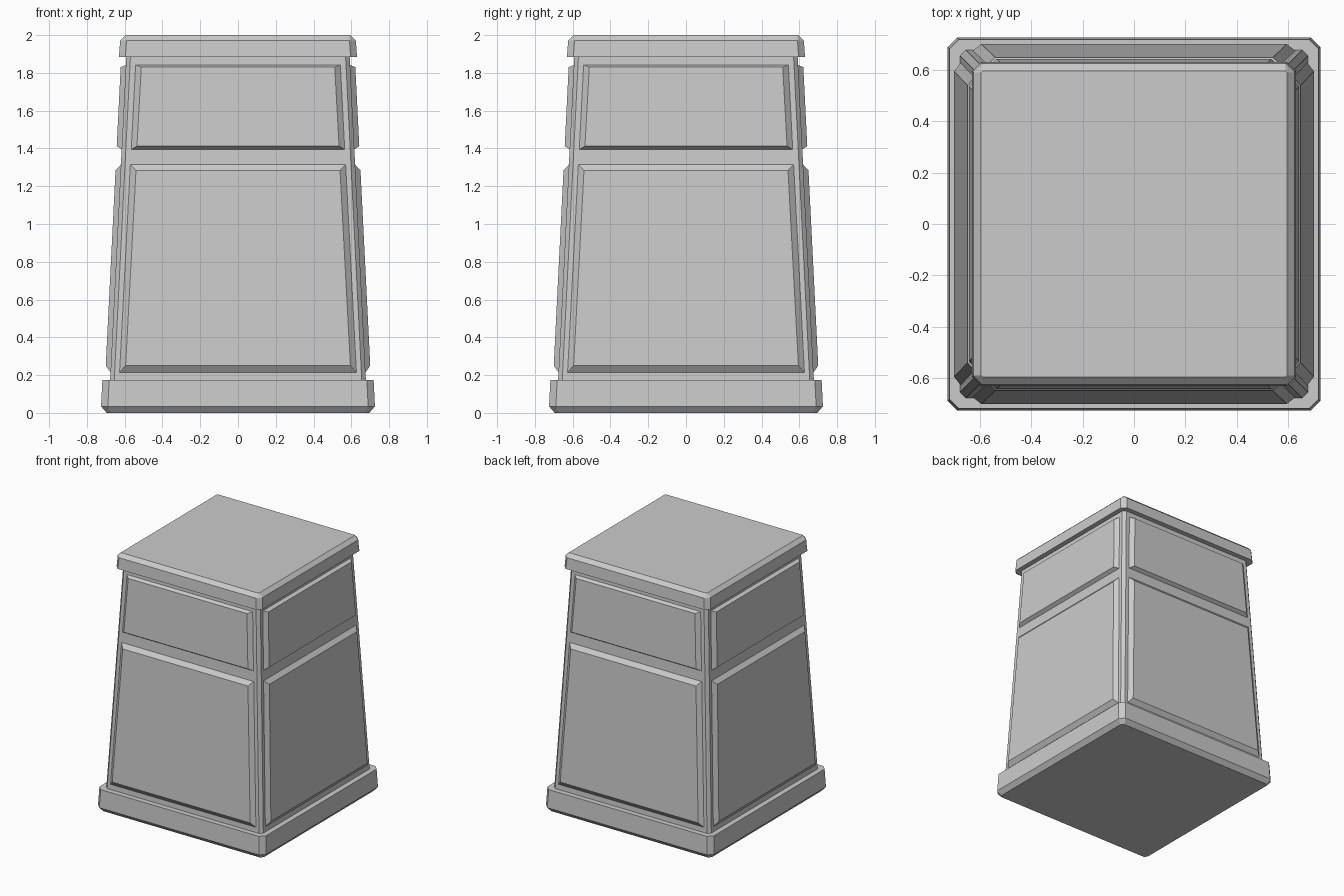
import bpy, bmesh
from math import pi
from mathutils import Matrix

if "Cube" in bpy.data.objects:
    bpy.data.objects.remove(bpy.data.objects["Cube"])


def make_object(name, bm):
    bmesh.ops.recalc_face_normals(bm, faces=bm.faces)
    mesh = bpy.data.meshes.new(name)
    bm.to_mesh(mesh)
    bm.free()
    obj = bpy.data.objects.new(name, mesh)
    bpy.context.collection.objects.link(obj)
    return obj


def loft(bm, rings):
    """Skin a stack of closed rings and cap both ends."""
    loops = [[bm.verts.new(p) for p in ring] for ring in rings]
    n = len(loops[0])
    for a, b in zip(loops, loops[1:]):
        for i in range(n):
            j = (i + 1) % n
            bm.faces.new((a[i], a[j], b[j], b[i]))
    bm.faces.new(loops[0][::-1])
    bm.faces.new(loops[-1])


def chamfered_square(half, cut, z):
    k = half - cut
    return [(half, -k, z), (half, k, z), (k, half, z), (-k, half, z),
            (-half, k, z), (-half, -k, z), (-k, -half, z), (k, -half, z)]


def block(name, levels):
    bm = bmesh.new()
    loft(bm, [chamfered_square(*level) for level in levels])
    return make_object(name, bm)


def body_half(z):
    return 0.677 - 0.05 * (z - 0.175)


def panel_ring(z0, half0, z1, half1, raise_by):
    """Trapezoid outline lying on the sloping front face, moved outwards."""
    y0, y1 = -body_half(z0) - raise_by, -body_half(z1) - raise_by
    return [(-half0, y0, z0), (half0, y0, z0), (half1, y1, z1), (-half1, y1, z1)]


# Plinth, tapered body and cap: (half width, corner chamfer, height)
block("base_plinth", [(0.695, 0.02, 0), (0.725, 0.036, 0.035), (0.718, 0.036, 0.175)])
block("tapered_body", [(body_half(0.15), 0.022, 0.15), (body_half(1.9), 0.022, 1.9)])
block("top_cap", [(0.63, 0.034, 1.885), (0.624, 0.034, 1.972), (0.595, 0.006, 2.0)])

# Raised bevelled panels on all four sides: outer and inner outlines
panels = {
    "lower_panel": ((0.215, 0.627, 1.315, 0.57), (0.25, 0.595, 1.283, 0.54)),
    "upper_panel": ((1.395, 0.565, 1.842, 0.542), (1.412, 0.535, 1.83, 0.512)),
}
for name, (outer, inner) in panels.items():
    for i, side in enumerate(("front", "right", "back", "left")):
        bm = bmesh.new()
        loft(bm, [panel_ring(*outer, -0.01), panel_ring(*outer, 0.0),
                  panel_ring(*inner, 0.027)])
        bm.transform(Matrix.Rotation(i * pi / 2, 4, "Z"))
        make_object(f"{side}_{name}", bm)
